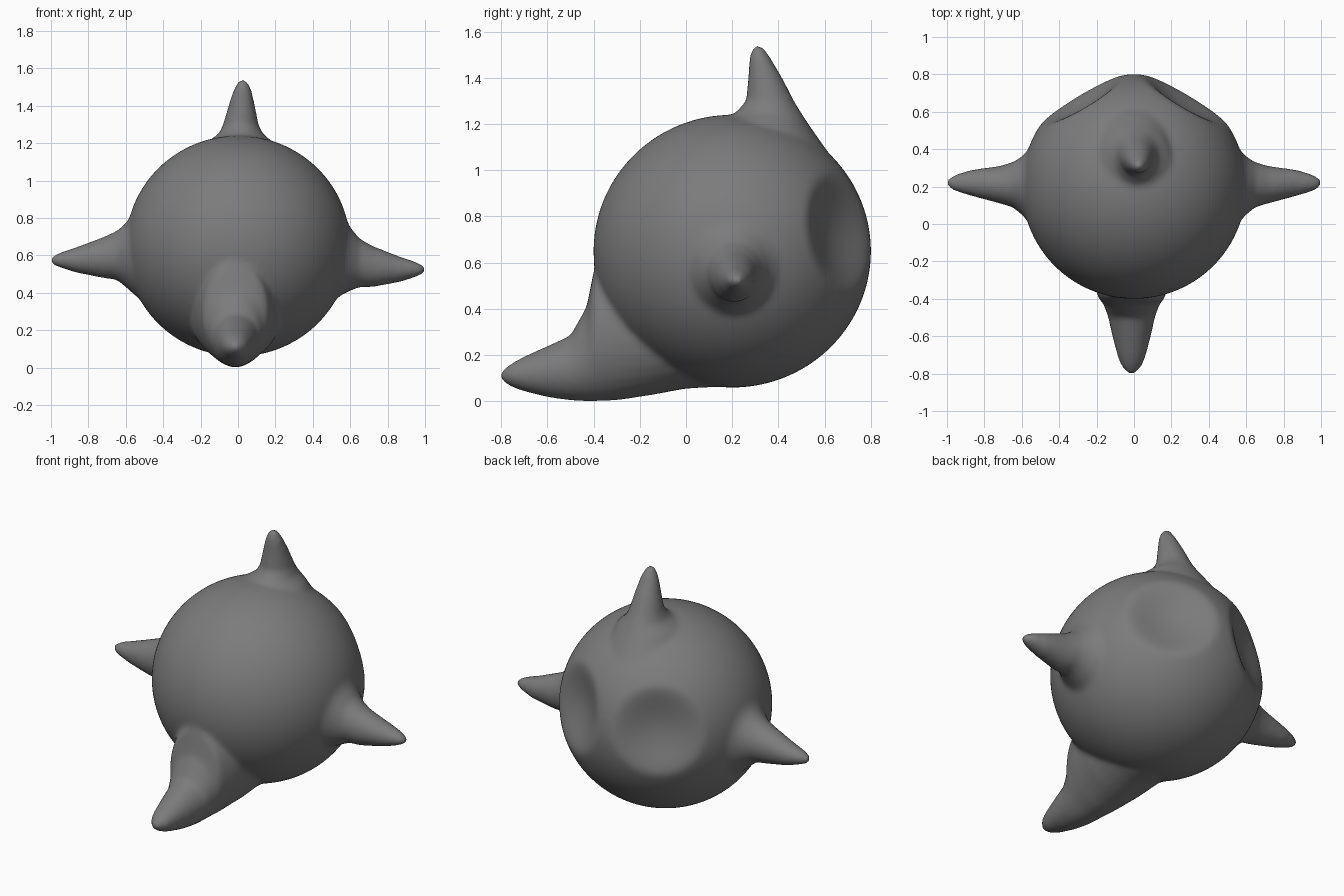
import bpy, bmesh, math
from mathutils import Vector

if "Cube" in bpy.data.objects:
    bpy.data.objects.remove(bpy.data.objects["Cube"])

CENTRE = Vector((0, 0.2, 0.65))
SIDES = 32
bm = bmesh.new()

# round body with two shallow scooped hollows at the back
body = bmesh.ops.create_icosphere(bm, subdivisions=6, radius=1)["verts"]
for v in body:
    v.co = Vector((v.co.x * 0.6, v.co.y * 0.6, v.co.z * 0.59))
    for side in (-1, 1):
        d = Vector((0.5 * side, 0.84, 0.14)).normalized()
        t = (v.co - d * 0.6).length / 0.28
        if t < 1:
            v.co -= d * 0.10 * (1 - t * t) ** 1.5
    v.co += CENTRE


def spike(rings, tip, axis):
    """Loft ellipses (centre, half size a, half size b) across an axis to a tip."""
    a, b = [i for i in range(3) if i != axis]
    loops = []
    for c, ra, rb in rings:
        loop = []
        for k in range(SIDES):
            ang = 2 * math.pi * k / SIDES
            p = Vector(c)
            p[a] += ra * math.cos(ang)
            p[b] += rb * math.sin(ang)
            loop.append(bm.verts.new(p))
        loops.append(loop)
    end = bm.verts.new(tip)
    faces = [bm.faces.new(loops[0])]
    for k in range(SIDES):
        n = (k + 1) % SIDES
        for l0, l1 in zip(loops, loops[1:]):
            faces.append(bm.faces.new((l0[k], l0[n], l1[n], l1[k])))
        faces.append(bm.faces.new((loops[-1][k], loops[-1][n], end)))
    bmesh.ops.recalc_face_normals(bm, faces=faces)


# side spikes: (x, y, z, half y, half z, lift of the left one)
SIDE = [(0.48, 0.20, 0.63, 0.27, 0.30, 0), (0.55, 0.205, 0.62, 0.21, 0.235, 0),
        (0.60, 0.205, 0.58, 0.155, 0.17, 0.02), (0.65, 0.21, 0.56, 0.12, 0.13, 0.04),
        (0.72, 0.21, 0.54, 0.10, 0.11, 0.048), (0.87, 0.22, 0.525, 0.07, 0.067, 0.05),
        (0.95, 0.22, 0.525, 0.047, 0.041, 0.05), (0.99, 0.22, 0.523, 0.027, 0.024, 0.05)]
for s, lift in ((1, 0), (-1, 1)):
    spike([((s * x, y, z + lift * up), hy, hz) for x, y, z, hy, hz, up in SIDE],
          (s * 1.008, 0.22, 0.522 + 0.055 * lift), 0)

# front spike: (y, low z, high z, half x)
FRONT = [(0.20, 0.065, 0.60, 0.22), (0.0, 0.055, 0.60, 0.27), (-0.15, 0.027, 0.60, 0.25),
         (-0.30, 0.004, 0.62, 0.21), (-0.40, 0.0, 0.56, 0.175), (-0.43, 0.0, 0.41, 0.15),
         (-0.50, 0.004, 0.285, 0.125), (-0.60, 0.018, 0.24, 0.103),
         (-0.70, 0.043, 0.195, 0.077), (-0.75, 0.06, 0.168, 0.06), (-0.79, 0.083, 0.14, 0.03)]
spike([((-0.013, y, (lo + hi) / 2), hx, (hi - lo) / 2) for y, lo, hi, hx in FRONT],
      (-0.013, -0.808, 0.112), 1)

# top spike: (z, x, near y, far y, half x)
TOP = [(1.0, 0.0, 0.05, 0.67, 0.28), (1.1, 0.0, 0.08, 0.60, 0.24), (1.2, 0.01, 0.13, 0.53, 0.185),
       (1.25, 0.015, 0.215, 0.498, 0.118), (1.3, 0.015, 0.26, 0.468, 0.095),
       (1.4, 0.02, 0.268, 0.417, 0.071), (1.48, 0.024, 0.273, 0.37, 0.05),
       (1.53, 0.025, 0.285, 0.338, 0.025)]
spike([((x, (y0 + y1) / 2, z), hx, (y1 - y0) / 2) for z, x, y0, y1, hx in TOP],
      (0.025, 0.312, 1.546), 2)

mesh = bpy.data.meshes.new("spiked_body")
bm.to_mesh(mesh)
bm.free()
obj = bpy.data.objects.new("spiked_body", mesh)
bpy.context.collection.objects.link(obj)

# one dark grey skin
grey = bpy.data.materials.new("dark_grey")
grey.diffuse_color = (0.2, 0.2, 0.2, 1)
grey.use_nodes = True
grey.node_tree.nodes["Principled BSDF"].inputs["Base Color"].default_value = grey.diffuse_color
mesh.materials.append(grey)

# fuse the parts into one smooth skin
fuse = obj.modifiers.new("fuse", "REMESH")
fuse.mode = "VOXEL"
fuse.voxel_size = 0.014
fuse.use_smooth_shade = True
soften = obj.modifiers.new("soften", "SMOOTH")
soften.factor = 0.5
soften.iterations = 10
